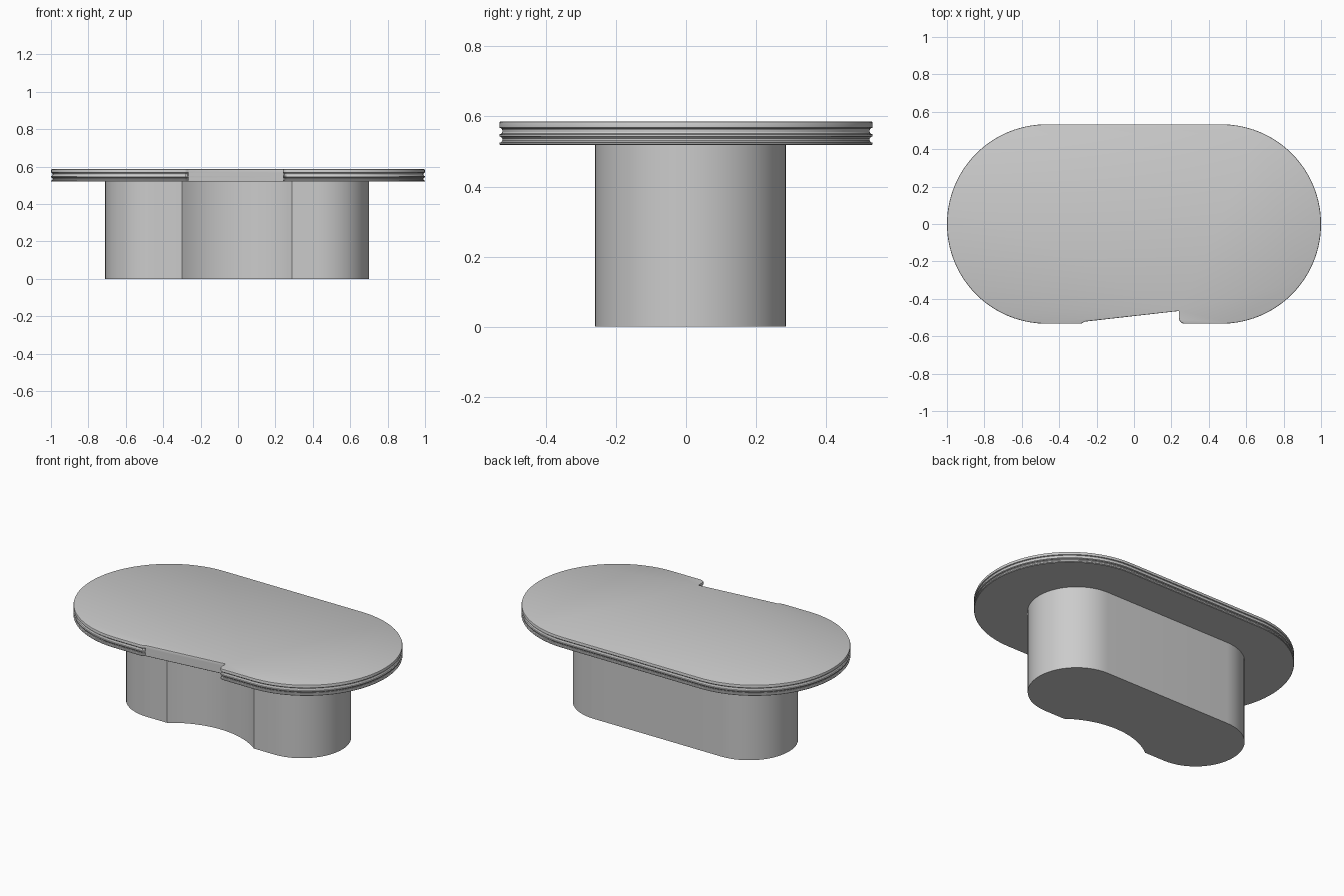
import bpy, bmesh
from math import sin, cos, pi, radians, atan2
from mathutils import Vector

if "Cube" in bpy.data.objects:
    bpy.data.objects.remove(bpy.data.objects["Cube"])


def arc(cx, cy, r, a0, a1, n):
    """Points on an arc, angles in degrees."""
    return [(cx + r * cos(radians(a0 + (a1 - a0) * i / n)),
             cy + r * sin(radians(a0 + (a1 - a0) * i / n))) for i in range(n + 1)]


def loft(name, rings, angle=30):
    """Skin equal-length rings of points and cap both ends."""
    bm = bmesh.new()
    loops = [[bm.verts.new(p) for p in ring] for ring in rings]
    n = len(rings[0])
    for a, b in zip(loops, loops[1:]):
        for i in range(n):
            j = (i + 1) % n
            bm.faces.new((a[i], a[j], b[j], b[i]))
    bm.faces.new(loops[0][::-1])
    bm.faces.new(loops[-1])
    bmesh.ops.recalc_face_normals(bm, faces=bm.faces)
    mesh = bpy.data.meshes.new(name)
    bm.to_mesh(mesh)
    bm.free()
    obj = bpy.data.objects.new(name, mesh)
    bpy.context.collection.objects.link(obj)
    bpy.ops.object.select_all(action='DESELECT')
    obj.select_set(True)
    bpy.context.view_layer.objects.active = obj
    bpy.ops.object.shade_smooth_by_angle(angle=radians(angle))
    return obj


# Pedestal: rounded-end block with a concave front
R, HX, YC, XC = 0.2725, 0.4325, 0.0125, -0.005
half, depth = 0.295, 0.10
rad = (half ** 2 + depth ** 2) / (2 * depth)
ya = -0.26 + depth - rad
sweep = math_angle = atan2(half, rad - depth) * 180 / pi
base = (arc(XC, ya, rad, 90 + sweep, 90 - sweep, 20)
        + arc(XC + HX, YC, R, -90, 90, 32)
        + arc(XC - HX, YC, R, 90, 270, 32))
loft("pedestal", [[(x, y, z) for x, y in base] for z in (0, 0.522)])

# Tabletop outline: stadium with a slanted notch in the front; last value = grooved edge or plain
W = 0.533
outline = [(-0.285, -W, 1), (-0.275, -0.53, 1), (-0.266, -0.523, 1),
           (-0.264, -0.522, 0), (0.24, -0.465, 0), (0.24, -0.497, 0), (0.24, -0.5, 1)]
outline += [(x, y, 1) for x, y in arc(0.272, -0.501, 0.032, 180, 270, 8)[1:]]
outline += [(x, y, 1) for x, y in arc(1 - W, 0, W, -90, 90, 56)]
outline += [(x, y, 1) for x, y in arc(W - 1, 0, W, 90, 270, 56)]

# Outward direction at each outline point
normals = []
for i, p in enumerate(outline):
    q, s = outline[i - 1], outline[(i + 1) % len(outline)]
    d1 = Vector((p[0] - q[0], p[1] - q[1])).normalized()
    d2 = Vector((s[0] - p[0], s[1] - p[1])).normalized()
    t = (d1 + d2).normalized()
    normals.append((t.y, -t.x))


def groove(z0, z1, deep, n=5):
    """Half-round groove profile as (inset, z)."""
    m, r = (z0 + z1) / 2, (z1 - z0) / 2
    return [(deep * sin(pi * i / n), m - r * cos(pi * i / n)) for i in range(n + 1)]


# Edge profile: (inset, z, applies everywhere)
profile = [(0.002, 0.519, True), (0, 0.521, True)]
profile += [(d, z, False) for d, z in groove(0.525, 0.543, 0.009)]
profile += [(d, z, False) for d, z in groove(0.549, 0.568, 0.009)]
profile += [(0, 0.581, True), (0.0015, 0.5845, True), (0.005, 0.586, True)]

rings = []
for d, z, everywhere in profile:
    ring = []
    for (x, y, w), (nx, ny) in zip(outline, normals):
        k = d if everywhere else d * w
        ring.append((x - nx * k, y - ny * k, z))
    rings.append(ring)
loft("tabletop", rings)
